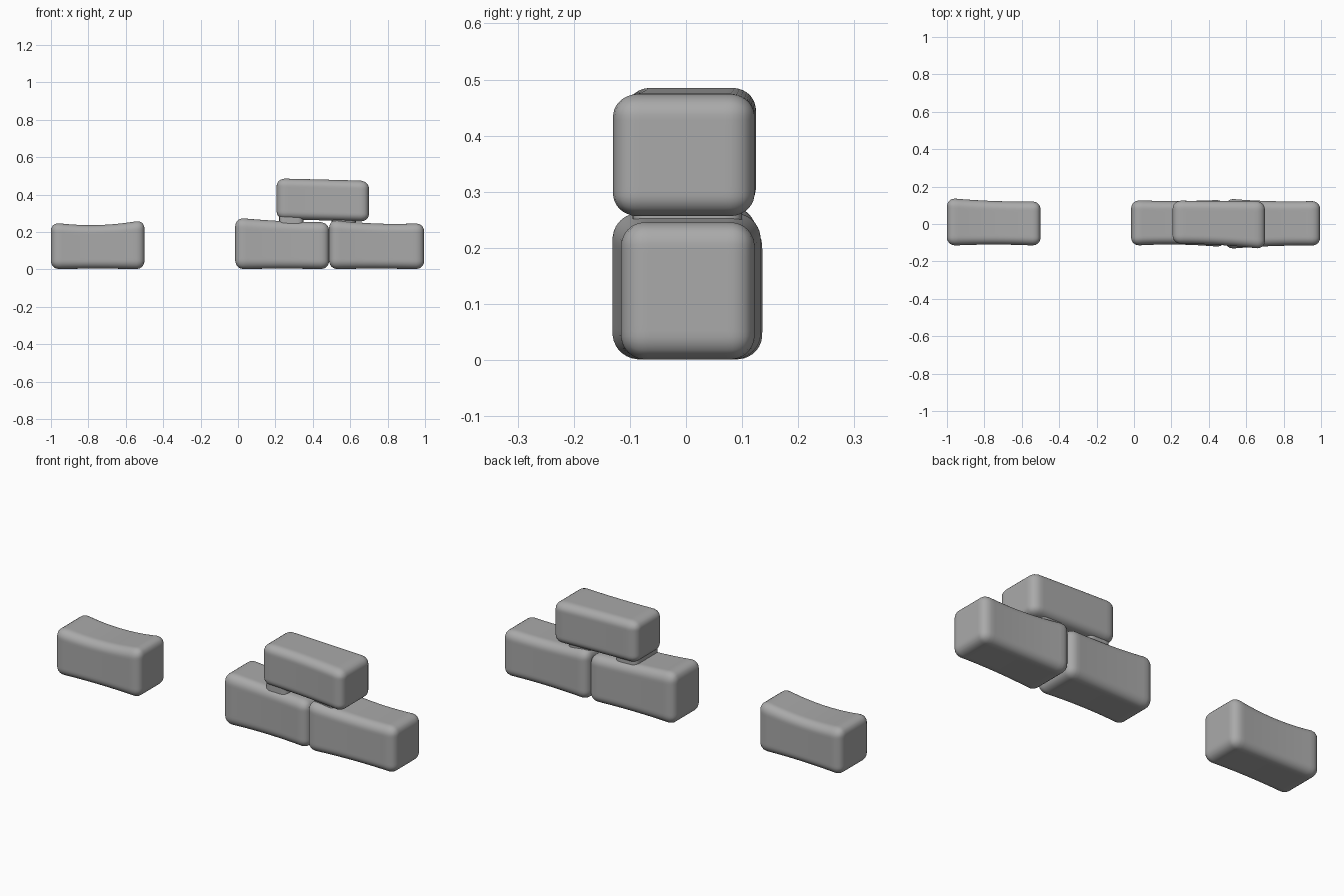
import bpy, bmesh
from mathutils import Vector

if "Cube" in bpy.data.objects:
    bpy.data.objects.remove(bpy.data.objects["Cube"], do_unlink=True)

# One plain stone grey for every block
stone = bpy.data.materials.new("stone_grey")
stone.use_nodes = True
GREY = (0.4, 0.4, 0.4, 1)
stone.diffuse_color = GREY
stone.node_tree.nodes["Principled BSDF"].inputs["Base Color"].default_value = GREY


def bend(ends, t):
    """Smooth curve through the left, middle and right values."""
    a, m, b = ends
    return a * (1 - t) * (1 - 2 * t) + 4 * m * t * (1 - t) + b * t * (2 * t - 1)


def block(name, x, bottom, top, front, back, radius=0.045, cuts=23):
    """Rounded block whose four long sides each bend from left to right."""
    bm = bmesh.new()
    bmesh.ops.create_cube(bm, size=1)
    bmesh.ops.subdivide_edges(bm, edges=bm.edges[:], cuts=cuts, use_grid_fill=True)
    length, depth, height = x[1] - x[0], 0.25, 0.25
    half = Vector((length, depth, height)) / 2
    for v in bm.verts:
        # Round the corners
        p = Vector(c * 2 * h for c, h in zip(v.co, half))
        core = Vector(max(-h + radius, min(h - radius, c)) for c, h in zip(p, half))
        if (p - core).length > 0:
            p = core + (p - core).normalized() * radius
        # Bend the sides
        t, s, u = (p[i] / half[i] / 2 + 0.5 for i in range(3))
        y0, y1, z0, z1 = (bend(side, t) for side in (front, back, bottom, top))
        v.co = (x[0] + t * length, y0 + s * (y1 - y0), z0 + u * (z1 - z0))
    mesh = bpy.data.meshes.new(name)
    bm.to_mesh(mesh)
    bm.free()
    mesh.materials.append(stone)
    for poly in mesh.polygons:
        poly.use_smooth = True
    obj = bpy.data.objects.new(name, mesh)
    bpy.context.collection.objects.link(obj)
    return obj


# Single block lying apart
block("lone_block", (-1, -0.5), (0, 0.004, 0), (0.252, 0.237, 0.265),
      (-0.117, -0.11, -0.117), (0.14, 0.123, 0.122))

# Stack of three
block("lower_right_block", (-0.015, 0.487), (0, 0.004, 0), (0.277, 0.258, 0.252),
      (-0.117, -0.11, -0.125), (0.128, 0.123, 0.13))
block("lower_left_block", (0.487, 0.995), (0, 0.004, 0), (0.268, 0.245, 0.248),
      (-0.135, -0.118, -0.117), (0.137, 0.122, 0.124))
block("upper_block", (0.207, 0.7), (0.268, 0.262, 0.255), (0.486, 0.48, 0.473),
      (-0.106, -0.112, -0.135), (0.125, 0.123, 0.122))

# Soft joints where the upper block rests on the lower ones
for name, x in (("right_joint", (0.22, 0.35)), ("left_joint", (0.5, 0.63))):
    block(name, x, (0.225,) * 3, (0.295,) * 3, (-0.095,) * 3, (0.1,) * 3,
          radius=0.03, cuts=11)
